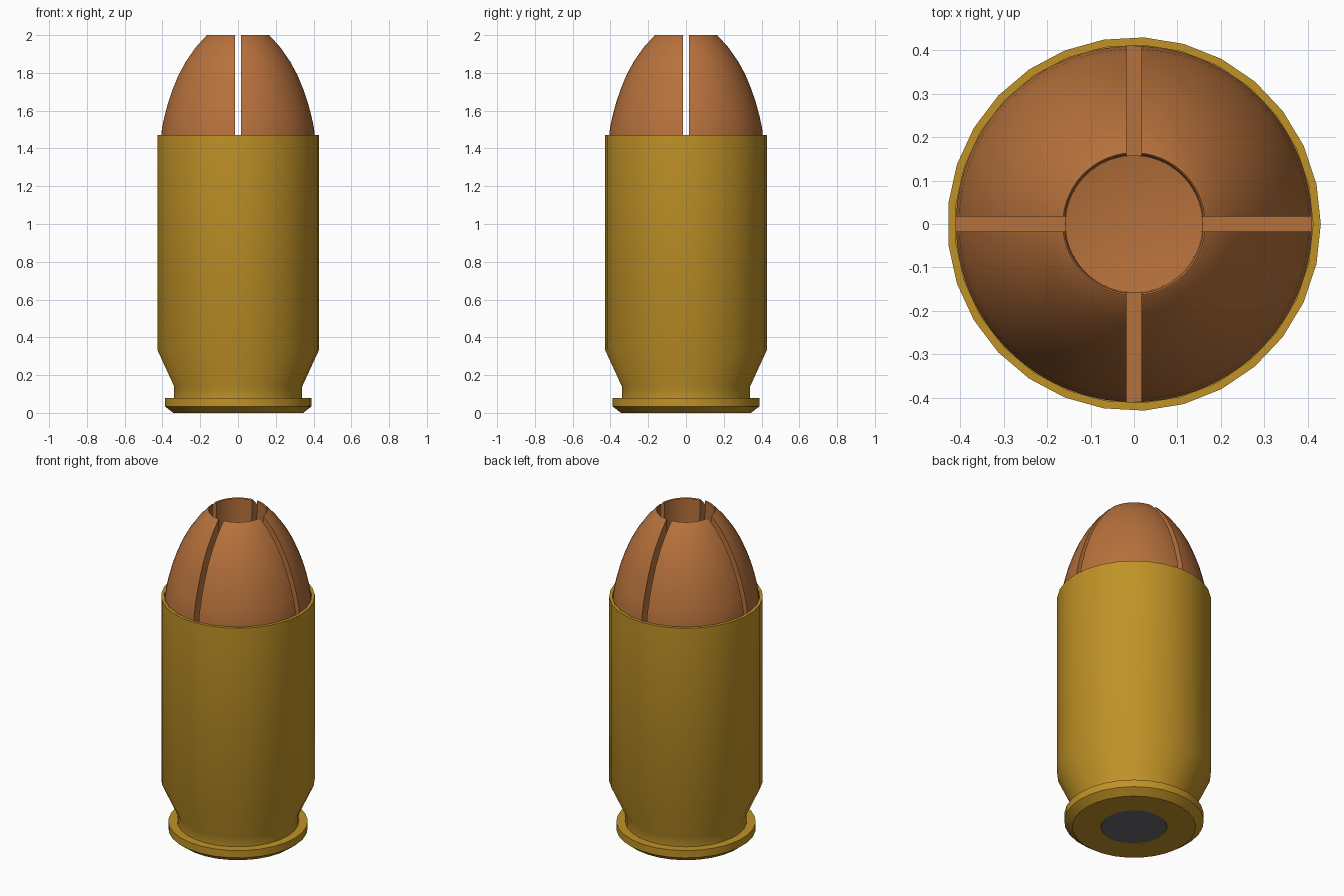
import bpy, bmesh, math

if "Cube" in bpy.data.objects:
    bpy.data.objects.remove(bpy.data.objects["Cube"])


def material(name, rgb):
    m = bpy.data.materials.new(name)
    m.use_nodes = True
    m.diffuse_color = (*rgb, 1)
    bsdf = m.node_tree.nodes["Principled BSDF"]
    bsdf.inputs["Base Color"].default_value = (*rgb, 1)
    return m


def lathe(name, profile, sides, mat):
    """Revolve (radius, z) points around the z axis; radius 0 makes a pole."""
    bm = bmesh.new()
    rings = []
    for r, z in profile:
        if r == 0:
            rings.append([bm.verts.new((0, 0, z))] * sides)
        else:
            rings.append([bm.verts.new((r * math.cos(a), r * math.sin(a), z))
                          for a in (math.tau * i / sides for i in range(sides))])
    for low, high in zip(rings, rings[1:]):
        for i in range(sides):
            j = (i + 1) % sides
            quad = (low[i], low[j], high[j], high[i])
            bm.faces.new(list(dict.fromkeys(quad)))
    bmesh.ops.recalc_face_normals(bm, faces=bm.faces)
    me = bpy.data.meshes.new(name)
    bm.to_mesh(me)
    bm.free()
    ob = bpy.data.objects.new(name, me)
    bpy.context.collection.objects.link(ob)
    me.materials.append(mat)
    return ob


def select(ob):
    bpy.ops.object.select_all(action="DESELECT")
    ob.select_set(True)
    bpy.context.view_layer.objects.active = ob


def smooth(ob):
    select(ob)
    bpy.ops.object.shade_smooth_by_angle(angle=math.radians(30))


brass = material("brass", (0.53, 0.29, 0.02))
copper = material("copper", (0.47, 0.165, 0.045))
grey = material("dark grey", (0.15, 0.15, 0.16))

# Casing: rimmed base, groove, taper, straight wall and hollow mouth
casing = lathe("casing", [
    (0, 0.02), (0.185, 0.02), (0.185, 0), (0.345, 0), (0.39, 0.035),
    (0.39, 0.08), (0.34, 0.08), (0.34, 0.14), (0.43, 0.335), (0.43, 1.47),
    (0.412, 1.47), (0.412, 1.1), (0, 1.1)], 29, brass)

# Primer: disc set in the base
primer = lathe("primer", [(0, 0.002), (0.183, 0.002), (0.183, 0.02), (0, 0.02)],
               29, grey)

# Tip: rounded nose with a deep hole that has a shallow conical floor
tip = lathe("tip", [
    (0, 1.12), (0.409, 1.12), (0.41, 1.44), (0.403, 1.51), (0.39, 1.57),
    (0.37, 1.645), (0.346, 1.715), (0.315, 1.79), (0.277, 1.86),
    (0.225, 1.935), (0.168, 1.998), (0.164, 2), (0.16, 1.995),
    (0.157, 1.38), (0, 1.35)], 58, copper)

# Crossed slots cut down the nose
for turn in (0, math.pi / 2):
    bpy.ops.mesh.primitive_cube_add(size=1, location=(0, 0, 1.79),
                                    rotation=(0, 0, turn))
    cutter = bpy.context.object
    cutter.name = "slot_cutter"
    cutter.scale = (1.2, 0.034, 0.7)
    cutter.hide_render = True
    cut = tip.modifiers.new("slot", "BOOLEAN")
    cut.operation = "DIFFERENCE"
    cut.solver = "EXACT"
    cut.object = cutter
    select(tip)
    bpy.ops.object.modifier_apply(modifier=cut.name)
    bpy.data.objects.remove(cutter)

for part in (casing, primer, tip):
    smooth(part)
